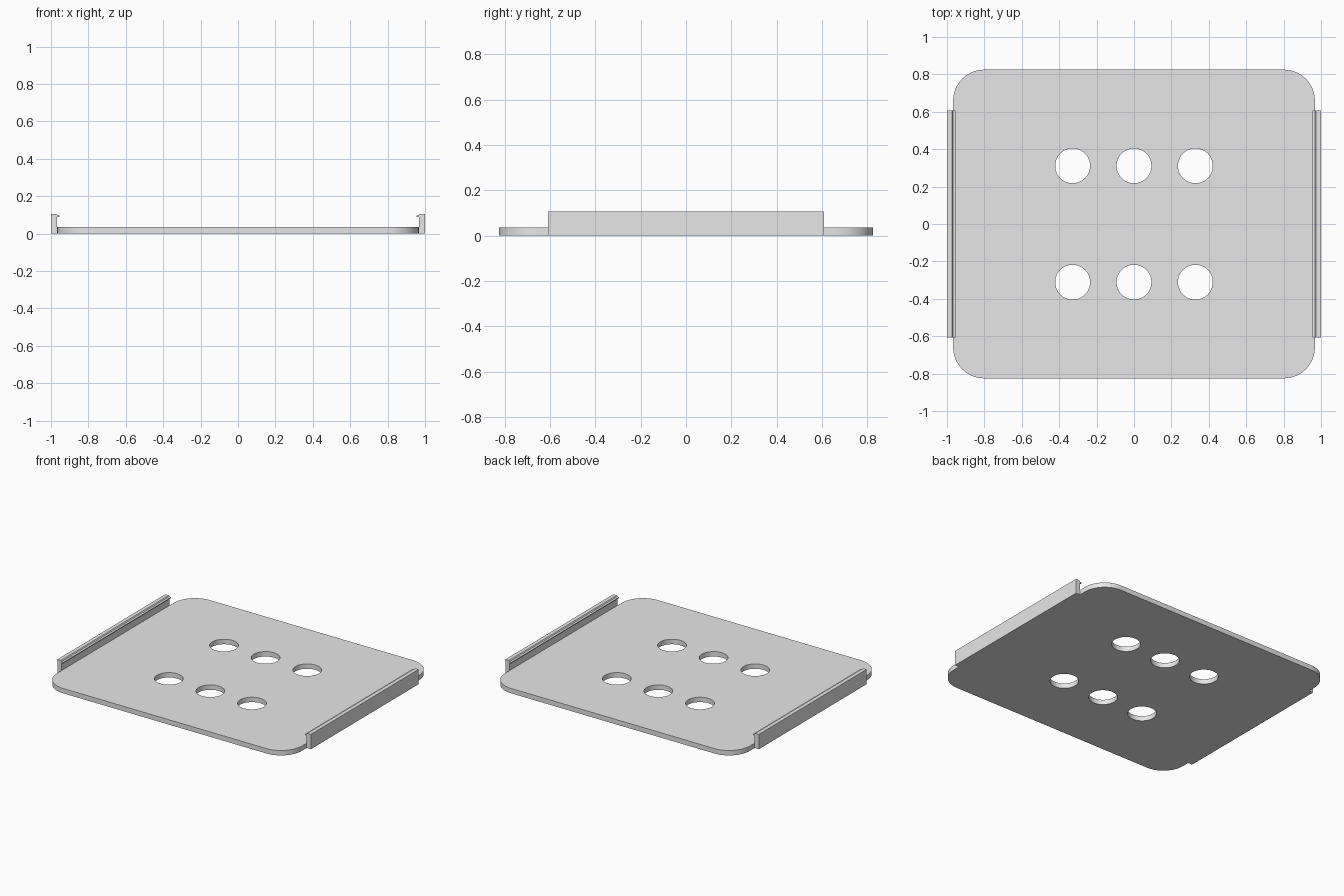
import bpy, bmesh
from math import sin, cos, pi, radians

cube = bpy.data.objects.get("Cube")
if cube:
    bpy.data.objects.remove(cube, do_unlink=True)

GREY = (0.8, 0.8, 0.8, 1.0)
metal = bpy.data.materials.new("plain grey")
metal.use_nodes = True
metal.diffuse_color = GREY
metal.node_tree.nodes["Principled BSDF"].inputs["Base Color"].default_value = GREY


def arc(cx, cy, r, start, end, steps):
    angles = [start + (end - start) * i / steps for i in range(steps + 1)]
    return [(cx + r * cos(a), cy + r * sin(a), 0) for a in angles]


def extruded(name, loops, offset):
    """Fill closed loops (outer first, then holes) and extrude them."""
    bm = bmesh.new()
    edges = []
    for loop in loops:
        verts = [bm.verts.new(p) for p in loop]
        edges += [bm.edges.new((v, verts[i - 1])) for i, v in enumerate(verts)]
    bmesh.ops.triangle_fill(bm, edges=edges, use_beauty=True)
    top = bmesh.ops.extrude_face_region(bm, geom=bm.faces[:], use_keep_orig=True)
    moved = [g for g in top["geom"] if isinstance(g, bmesh.types.BMVert)]
    bmesh.ops.translate(bm, verts=moved, vec=offset)
    bmesh.ops.recalc_face_normals(bm, faces=bm.faces[:])
    mesh = bpy.data.meshes.new(name)
    bm.to_mesh(mesh)
    bm.free()
    mesh.materials.append(metal)
    obj = bpy.data.objects.new(name, mesh)
    bpy.context.collection.objects.link(obj)
    bpy.ops.object.select_all(action='DESELECT')
    obj.select_set(True)
    bpy.context.view_layer.objects.active = obj
    bpy.ops.object.shade_smooth_by_angle(angle=radians(30))
    return obj


# Rounded base plate with two rows of three round holes
HALF_X, HALF_Y, CORNER, THICK = 0.967, 0.825, 0.165, 0.035
outline = []
for i, (sx, sy) in enumerate([(1, 1), (-1, 1), (-1, -1), (1, -1)]):
    outline += arc(sx * (HALF_X - CORNER), sy * (HALF_Y - CORNER), CORNER,
                   i * pi / 2, (i + 1) * pi / 2, 16)
holes = [arc(x, y, 0.093, 0, 2 * pi, 48)[:-1]
         for x in (-0.328, 0, 0.328) for y in (-0.311, 0.311)]
extruded("base_plate", [outline] + holes, (0, 0, THICK))

# Upright side rails, each with a small snap lip facing inwards
RAIL_HALF = 0.608
profile = [(0.967, 0), (1, 0), (1, 0.106), (0.972, 0.106), (0.967, 0.099),
           (0.954, 0.097), (0.954, 0.09), (0.967, 0.088)]
for side, name in ((1, "left_rail"), (-1, "right_rail")):
    extruded(name, [[(side * x, -RAIL_HALF, z) for x, z in profile]],
             (0, 2 * RAIL_HALF, 0))
